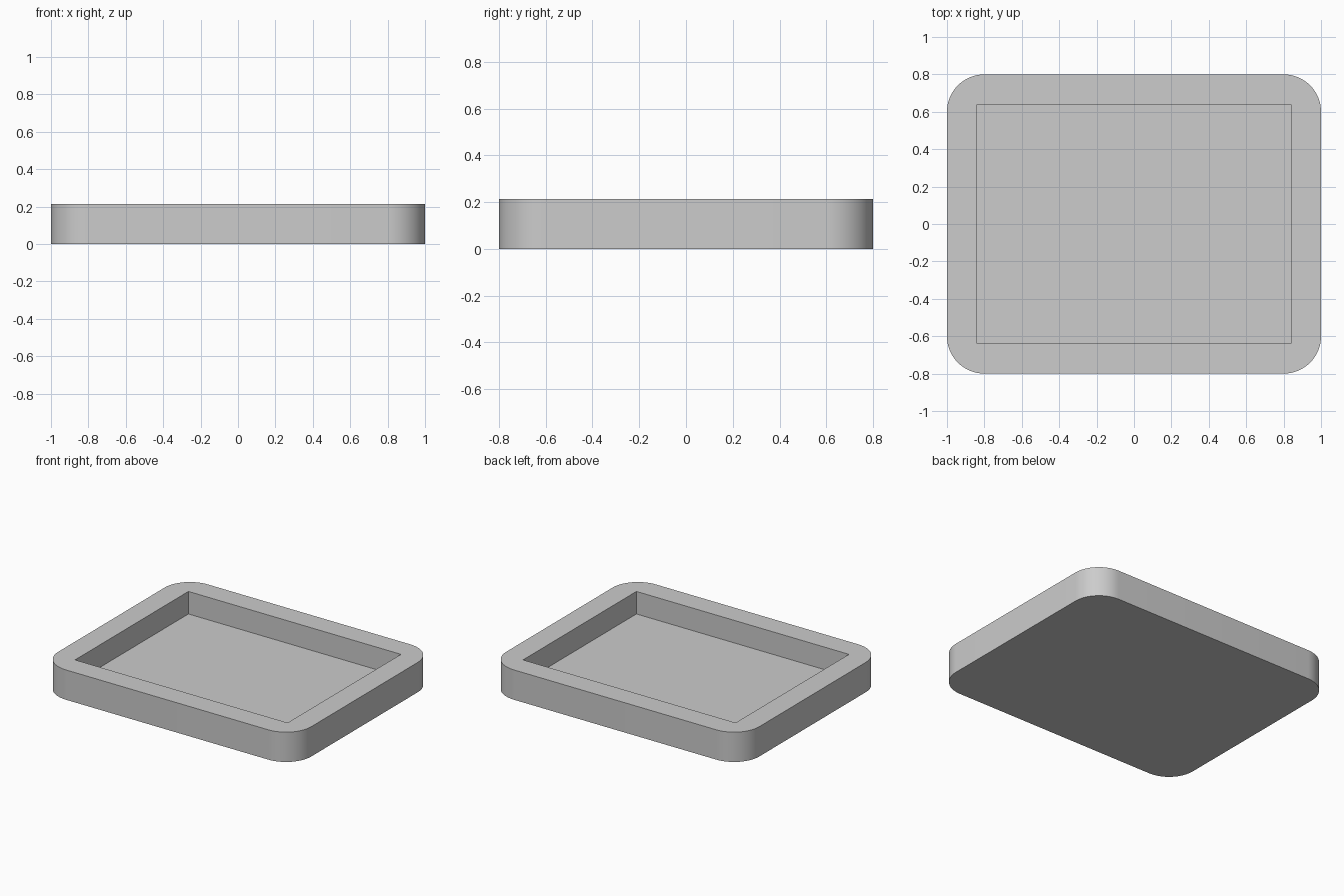
import bpy, bmesh, math

default = bpy.data.objects.get("Cube")
if default:
    bpy.data.objects.remove(default, do_unlink=True)

# Overall dimensions
HALF_X, HALF_Y, HEIGHT = 1.0, 0.8, 0.213
RADIUS, RIM, FLOOR = 0.2, 0.16, 0.052
STEPS = 16

grey = bpy.data.materials.new("plain_grey")
grey.use_nodes = True
colour = (0.604, 0.604, 0.604, 1)
grey.diffuse_color = colour
grey.node_tree.nodes["Principled BSDF"].inputs["Base Color"].default_value = colour

bm = bmesh.new()
CORNERS = [(1, 1), (-1, 1), (-1, -1), (1, -1)]


def rounded_loop(z):
    """One list of arc vertices for each corner, counter-clockwise."""
    arcs = []
    for k, (sx, sy) in enumerate(CORNERS):
        arc = []
        for i in range(STEPS + 1):
            a = (k + i / STEPS) * math.pi / 2
            arc.append(bm.verts.new((sx * (HALF_X - RADIUS) + RADIUS * math.cos(a),
                                     sy * (HALF_Y - RADIUS) + RADIUS * math.sin(a), z)))
        arcs.append(arc)
    return arcs


def square_loop(z):
    return [bm.verts.new((sx * (HALF_X - RIM), sy * (HALF_Y - RIM), z))
            for sx, sy in CORNERS]


def walls(lower, upper):
    for i in range(len(lower)):
        j = (i + 1) % len(lower)
        bm.faces.new((lower[i], lower[j], upper[j], upper[i]))


# Outer wall and underside
bottom, top = rounded_loop(0), rounded_loop(HEIGHT)
flat_bottom, flat_top = sum(bottom, []), sum(top, [])
walls(flat_bottom, flat_top)
bm.faces.new(flat_bottom[::-1])

# Recess with square corners
rim_edge, floor_edge = square_loop(HEIGHT), square_loop(FLOOR)
walls(rim_edge, floor_edge)
bm.faces.new(floor_edge)

# Flat rim: a fan at each corner, a strip along each side
for k in range(4):
    n = (k + 1) % 4
    for a, b in zip(top[k], top[k][1:]):
        bm.faces.new((rim_edge[k], a, b))
    bm.faces.new((rim_edge[k], top[k][-1], top[n][0], rim_edge[n]))

bmesh.ops.recalc_face_normals(bm, faces=bm.faces[:])
mesh = bpy.data.meshes.new("tray")
bm.to_mesh(mesh)
bm.free()
mesh.materials.append(grey)
tray = bpy.data.objects.new("tray", mesh)
bpy.context.collection.objects.link(tray)

# Smooth round corners, sharp rims
bpy.ops.object.select_all(action="DESELECT")
tray.select_set(True)
bpy.context.view_layer.objects.active = tray
bpy.ops.object.shade_smooth_by_angle(angle=math.radians(30))
